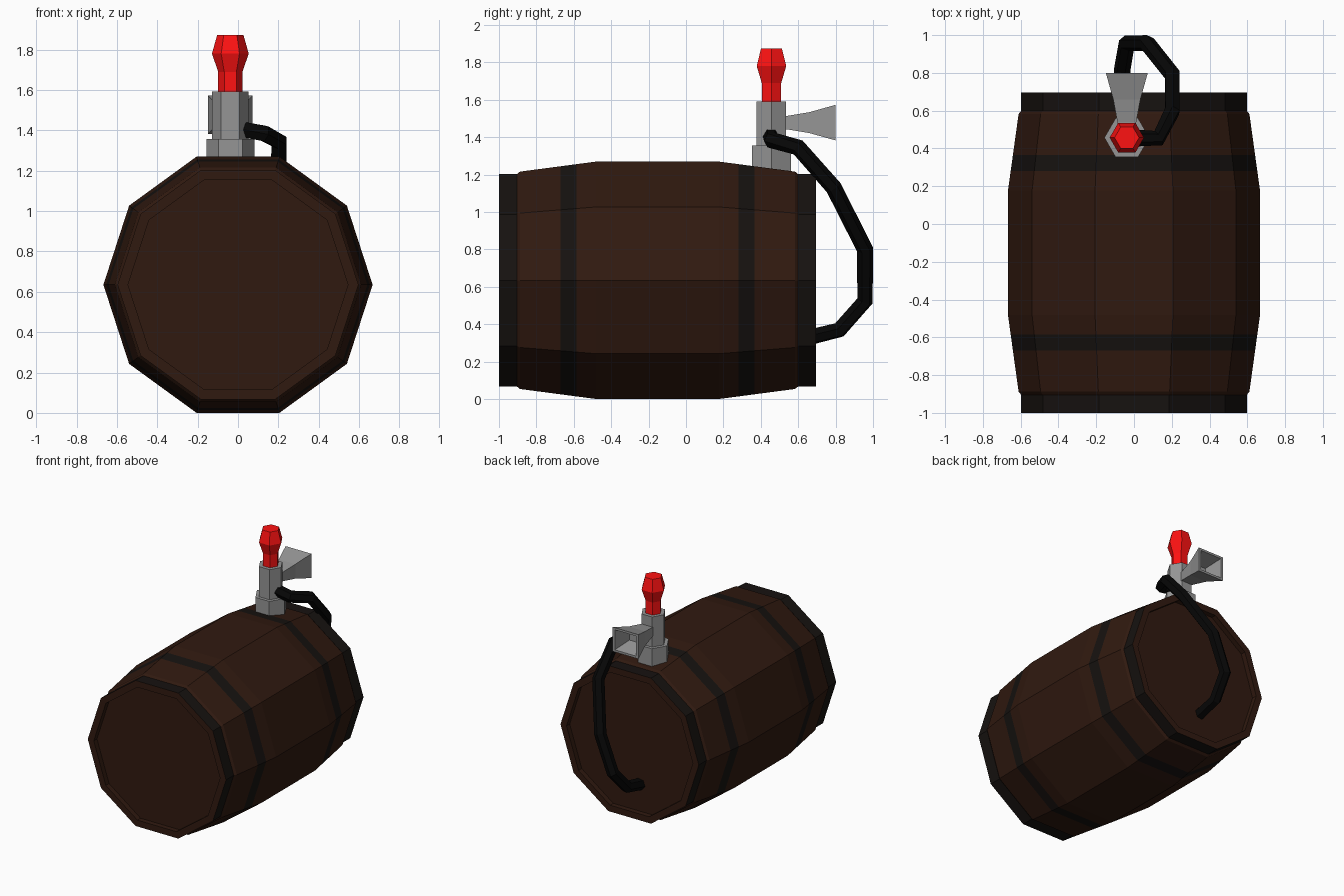
import bpy, bmesh, math
from mathutils import Vector

if "Cube" in bpy.data.objects:
    bpy.data.objects.remove(bpy.data.objects["Cube"])


def material(name, rgb):
    m = bpy.data.materials.new(name)
    m.diffuse_color = (*rgb, 1)
    m.use_nodes = True
    m.node_tree.nodes["Principled BSDF"].inputs["Base Color"].default_value = m.diffuse_color
    return m


WOOD = material("wood", (0.030, 0.010, 0.005))
IRON = material("dark_iron", (0.008, 0.006, 0.005))
RED = material("red", (1.0, 0.006, 0.006))
RUBBER = material("rubber", (0.002, 0.002, 0.002))
STEEL = material("steel", (0.30, 0.30, 0.30))


def loft(name, rings, mats=(), band_index=None):
    """Skin a list of equal-length point rings and cap both ends."""
    bm = bmesh.new()
    loops = [[bm.verts.new(p) for p in ring] for ring in rings]
    n = len(loops[0])
    for k, (a, b) in enumerate(zip(loops, loops[1:])):
        for i in range(n):
            j = (i + 1) % n
            f = bm.faces.new((a[i], a[j], b[j], b[i]))
            if band_index:
                f.material_index = band_index[k]
    bm.faces.new(loops[0][::-1])
    bm.faces.new(loops[-1])
    bmesh.ops.recalc_face_normals(bm, faces=bm.faces[:])
    me = bpy.data.meshes.new(name)
    bm.to_mesh(me)
    bm.free()
    for m in mats:
        me.materials.append(m)
    ob = bpy.data.objects.new(name, me)
    bpy.context.collection.objects.link(ob)
    return ob


# Barrel: ten-sided, lying along y, mirrored about its mid-length, recessed lids
BARREL_Y, BARREL_Z = -0.1525, 0.635


def barrel_ring(y, r):
    return [Vector((r * math.cos(math.tau * i / 10), y,
                    BARREL_Z + r * math.sin(math.tau * i / 10))) for i in range(10)]


half = [(0.33, 0.667), (0.432, 0.653), (0.518, 0.641), (0.735, 0.611),
        (0.752, 0.597), (0.8475, 0.597), (0.8475, 0.545), (0.808, 0.545)]
profile = [(-d, r) for d, r in reversed(half)] + half
side_bands = [0, 1, 0, 0, 1, 0, 0]
loft("barrel", [barrel_ring(BARREL_Y + d, r) for d, r in profile],
     (WOOD, IRON), side_bands[::-1] + [0] + side_bands)

# Tap body and handle: six-sided turned parts
TAP_X, TAP_Y = -0.038, 0.457


def hex_part(name, prof, mat):
    return loft(name, [[(TAP_X + r * math.cos(math.tau * i / 6),
                         TAP_Y + r * math.sin(math.tau * i / 6), z)
                        for i in range(6)] for z, r in prof], (mat,))


hex_part("tap_base", [(1.18, 0.119), (1.357, 0.119)], STEEL)
hex_part("tap_column", [(1.34, 0.091), (1.592, 0.091)], STEEL)
hex_part("tap_handle", [(1.58, 0.06), (1.69, 0.06), (1.78, 0.091), (1.873, 0.065)], RED)


# Spout: flared square horn, hollow at the mouth
def square_ring(y, hx, hz):
    return [(TAP_X + sx * hx, y, 1.478 + sz * hz)
            for sx, sz in ((-1, -1), (1, -1), (1, 1), (-1, 1))]


loft("spout", [square_ring(*s) for s in (
    (0.50, 0.042, 0.034), (0.54, 0.050, 0.036), (0.66, 0.072, 0.056), (0.80, 0.111, 0.095),
    (0.80, 0.092, 0.078), (0.67, 0.058, 0.042))], (STEEL,))

# Hose: six-sided tube from the tap round to the recessed back lid
path = [(0.02, 0.455, 1.405), (0.13, 0.455, 1.385), (0.203, 0.60, 1.345),
        (0.203, 0.79, 1.13), (0.07, 0.957, 0.80), (-0.038, 0.957, 0.525),
        (-0.062, 0.82, 0.37), (-0.062, 0.64, 0.325)]
cu = bpy.data.curves.new("hose", "CURVE")
cu.dimensions = "3D"
cu.bevel_depth = 0.044
cu.bevel_resolution = 1
cu.use_fill_caps = True
sp = cu.splines.new("POLY")
sp.points.add(len(path) - 1)
for pt, co in zip(sp.points, path):
    pt.co = (*co, 1)
sp.use_smooth = False
cu.materials.append(RUBBER)
bpy.context.collection.objects.link(bpy.data.objects.new("hose", cu))
